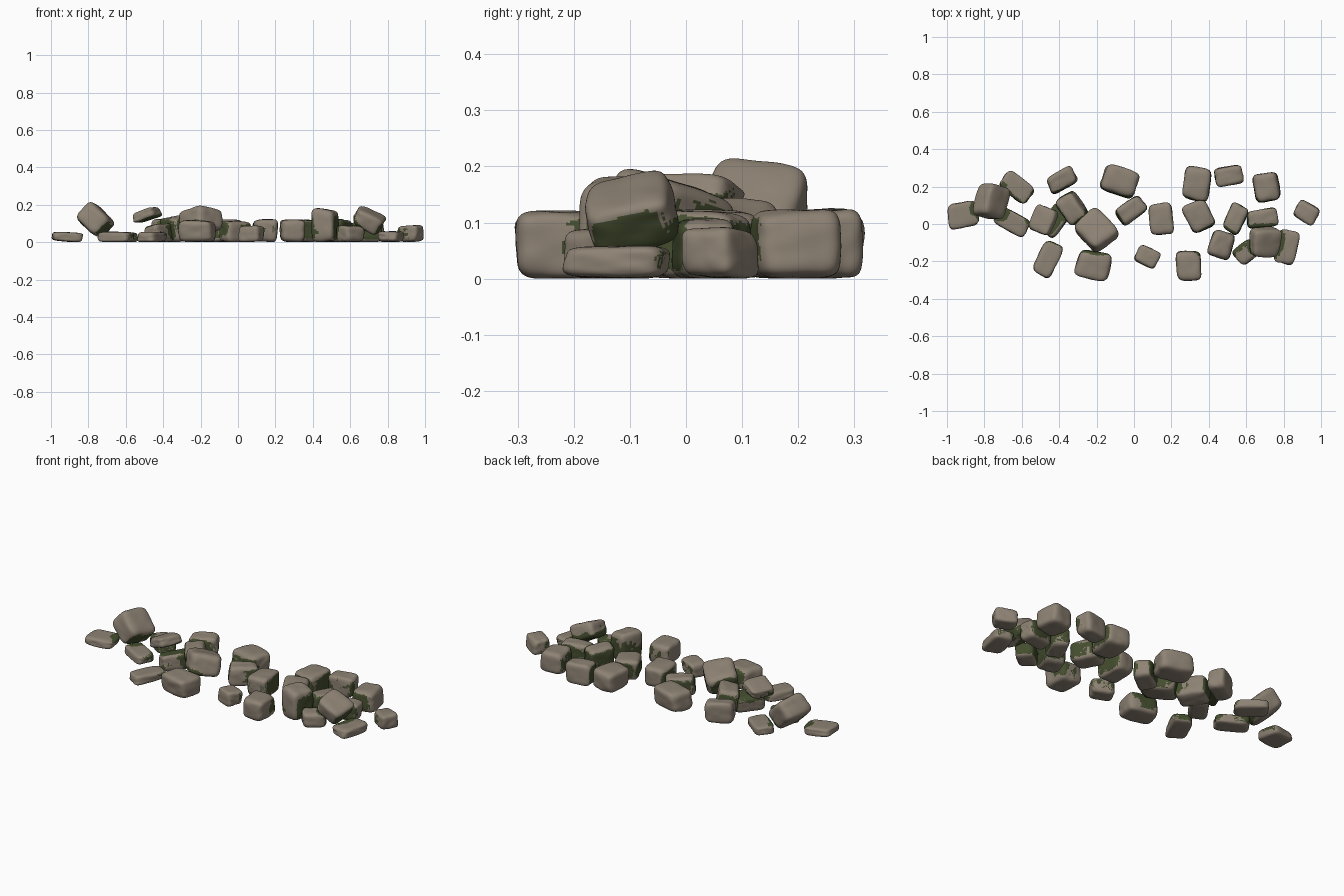
import bpy, bmesh, math, random
from mathutils import Vector, Matrix, noise
from mathutils.bvhtree import BVHTree

if "Cube" in bpy.data.objects:
    bpy.data.objects.remove(bpy.data.objects["Cube"])

random.seed(4)


def material(name, rgb):
    m = bpy.data.materials.new(name)
    m.diffuse_color = (*rgb, 1)
    m.use_nodes = True
    m.node_tree.nodes["Principled BSDF"].inputs["Base Color"].default_value = m.diffuse_color
    return m


STONE = material("warm grey stone", (0.27, 0.225, 0.175))
MOSS = material("dark moss", (0.058, 0.075, 0.028))


def rounded_stone(x, y, yaw, size, z0, rx, ry):
    """Irregular rounded block resting with its lowest point at z0."""
    bm = bmesh.new()
    bmesh.ops.create_cube(bm, size=2)
    bmesh.ops.subdivide_edges(bm, edges=bm.edges[:], cuts=20, use_grid_fill=True)
    skew = [[random.uniform(-.13, .13) for _ in range(3)] for _ in range(8)]
    rot = (Matrix.Rotation(math.radians(yaw), 3, 'Z')
           @ Matrix.Rotation(math.radians(ry), 3, 'Y')
           @ Matrix.Rotation(math.radians(rx), 3, 'X'))
    seed = Vector((x, y, 0)) * 9
    for v in bm.verts:
        # superquadric rounding, then skewed corners and soft bumps
        p = v.co / sum(abs(c) ** 5 for c in v.co) ** (1 / 5)
        t = [(c + 1) / 2 for c in p]
        off = Vector()
        for k, d in enumerate(skew):
            w = 1
            for a in range(3):
                w *= t[a] if k >> a & 1 else 1 - t[a]
            off += Vector(d) * w
        p = (p + off) * (1 + 0.04 * noise.noise(p * 1.6 + seed))
        v.co = rot @ Vector([p[a] * size[a] / 2 for a in range(3)])
    low = min(v.co.z for v in bm.verts)
    bmesh.ops.translate(bm, verts=bm.verts[:], vec=(x, y, z0 - low))
    bm.normal_update()
    return bm


parts = []


def scatter(name, size, spots, z0=0, rx=0, ry=0):
    """Stones of one kind, placed at (x, y, yaw)."""
    for x, y, yaw in spots:
        parts.append((name, rounded_stone(x, y, yaw, size, z0, rx, ry)))


# flat slabs on the ground
scatter("end_slab", (.16, .13, .05), [(-.915, .05, 10)], ry=4)
scatter("slab", (.18, .11, .055), [(-.63, .20, -40), (-.65, .01, -30),
                                   (-.46, -.19, 65), (.815, -.12, 77)])
# long blocks
scatter("long_stone", (.16, .10, .115), [(-.385, .235, 30), (-.015, .07, 35),
                                         (.505, .255, 8), (.545, .03, 65), (.685, .03, 8)])
scatter("leaning_stone", (.11, .16, .13), [(-.33, .08, 33)], ry=-12)
# squarer blocks
scatter("block", (.13, .16, .12), [(.145, .03, 3), (.29, -.225, 3), (.345, .04, 25), (.71, .20, 8)])
scatter("wide_block", (.18, .145, .12), [(-.22, -.22, -12), (-.08, .23, -18), (.34, .215, 82)])
scatter("tall_block", (.13, .14, .175), [(.465, -.11, -20)])
# small stones
scatter("small_stone", (.12, .10, .09), [(.07, -.175, -28), (.60, -.15, 40), (.925, .06, -30)])
# two-stone stack
scatter("stack_base", (.11, .17, .10), [(-.42, .02, -35)], ry=-6)
scatter("stack_top", (.13, .14, .055), [(-.485, .02, -20)], z0=.105, ry=-18)
# large boulders leaning on the others
scatter("left_boulder", (.155, .18, .125), [(-.76, .12, -20)], z0=.025, rx=-8, ry=40)
scatter("middle_boulder", (.18, .20, .12), [(-.20, -.03, 42)], z0=.04, rx=-12, ry=8)
scatter("right_boulder", (.16, .15, .10), [(.70, -.10, 0)], z0=.04, rx=14, ry=28)

# joint tree of all stones, to find the sheltered places where moss grows
verts, polys = [], []
for _, bm in parts:
    base = len(verts)
    bm.verts.index_update()
    verts += [v.co.copy() for v in bm.verts]
    polys += [[base + v.index for v in f.verts] for f in bm.faces]
tree = BVHTree.FromPolygons(verts, polys)

RAYS = []
for i in range(16):
    r, a = math.sqrt((i + .5) / 16), i * 2.4
    RAYS.append(Vector((r * math.cos(a), r * math.sin(a), math.sqrt(1 - r * r))))


def sheltered(f):
    q = Vector((0, 0, 1)).rotation_difference(f.normal)
    start = f.calc_center_median() + f.normal * .002
    return sum(tree.ray_cast(start, q @ d, .16)[0] is not None for d in RAYS) >= 5


for name, bm in parts:
    for f in bm.faces:
        f.smooth = True
        f.material_index = 1 if sheltered(f) else 0
    me = bpy.data.meshes.new(name)
    bm.to_mesh(me)
    bm.free()
    me.materials.append(STONE)
    me.materials.append(MOSS)
    bpy.context.collection.objects.link(bpy.data.objects.new(name, me))
